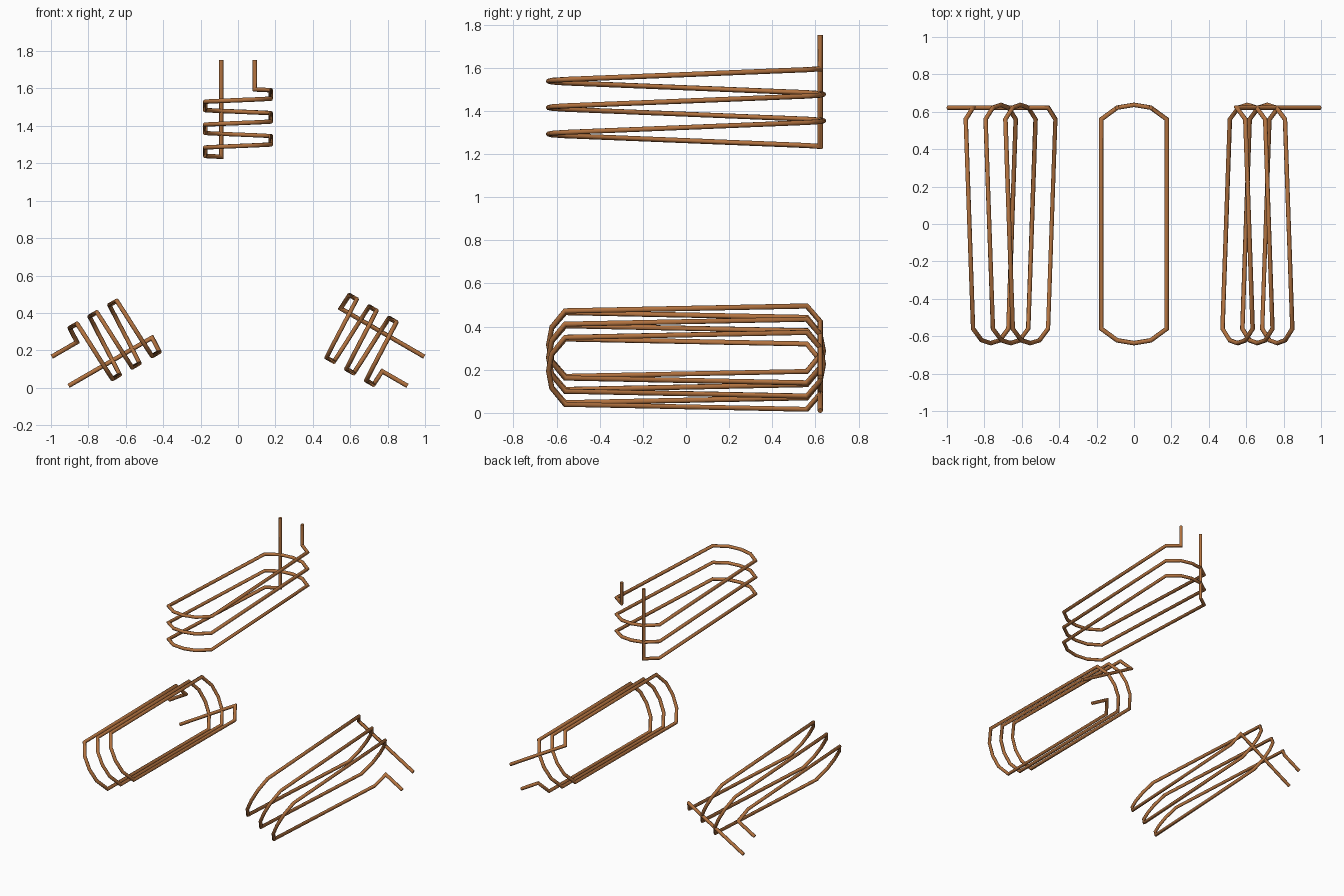
import bpy, bmesh
from math import sin, cos, pi, radians
from mathutils import Vector

if "Cube" in bpy.data.objects:
    bpy.data.objects.remove(bpy.data.objects["Cube"])

RADIUS, SIDES, TURNS = 0.012, 8, 3

copper = bpy.data.materials.new("copper")
copper.diffuse_color = (0.45, 0.17, 0.05, 1)
copper.use_nodes = True
copper.node_tree.nodes["Principled BSDF"].inputs["Base Color"].default_value = copper.diffuse_color


def winding_path():
    """One coil: lead in, three rising turns, lead out (z measured from the inner end)."""
    loop = [(-.09, .622), (-.175, .56), (-.175, -.56), (-.09, -.622), (0, -.637),
            (.09, -.622), (.175, -.56), (.175, .56), (.09, .622), (0, .637)]
    pts = [Vector((x, y, 0)) for x, y in (loop * TURNS)[:-1]]
    lengths = [0]
    for a, b in zip(pts, pts[1:]):
        lengths.append(lengths[-1] + (b - a).length)
    for p, s in zip(pts, lengths):
        p.z = 0.36 * s / lengths[-1]
    top = 0.516
    lead_in = Vector((-.09, .622, top))
    lead_out = Vector((.09, .622, top))
    return [lead_in] + pts + [lead_out]


def wire(name, pts):
    """Sweep a round section along a polyline with mitred corners."""
    bm = bmesh.new()
    dirs = [(b - a).normalized() for a, b in zip(pts, pts[1:])]
    u = dirs[0].orthogonal().normalized()
    w = dirs[0].cross(u)
    ring = [pts[0] + RADIUS * (u * cos(2 * pi * k / SIDES) + w * sin(2 * pi * k / SIDES))
            for k in range(SIDES)]
    prev = [bm.verts.new(v) for v in ring]
    bm.faces.new(prev[::-1])
    for i, d in enumerate(dirs):
        p = pts[i + 1]
        n = d + dirs[i + 1] if i + 1 < len(dirs) else d
        ring = [v + d * ((p - v).dot(n) / d.dot(n)) for v in ring]
        cur = [bm.verts.new(v) for v in ring]
        for k in range(SIDES):
            j = (k + 1) % SIDES
            bm.faces.new((prev[k], prev[j], cur[j], cur[k]))
        prev = cur
    bm.faces.new(prev)
    bmesh.ops.recalc_face_normals(bm, faces=bm.faces)
    me = bpy.data.meshes.new(name)
    bm.to_mesh(me)
    bm.free()
    me.materials.append(copper)
    ob = bpy.data.objects.new(name, me)
    bpy.context.collection.objects.link(ob)
    bpy.context.view_layer.objects.active = ob
    ob.select_set(True)
    bpy.ops.object.shade_smooth_by_angle(angle=radians(50))
    ob.select_set(False)


# Three coils spaced at 120 degrees around the y axis: (name, angle, inner radius, centre height)
for name, deg, inner, zc in (("top_coil", 0, 0.582, 0.653),
                             ("left_coil", 120, 0.582, 0.637),
                             ("right_coil", -120, 0.582, 0.637)):
    c, s = cos(radians(deg)), sin(radians(deg))
    wire(name, [Vector((p.x * c - (p.z + inner) * s, p.y, zc + p.x * s + (p.z + inner) * c))
                for p in winding_path()])
